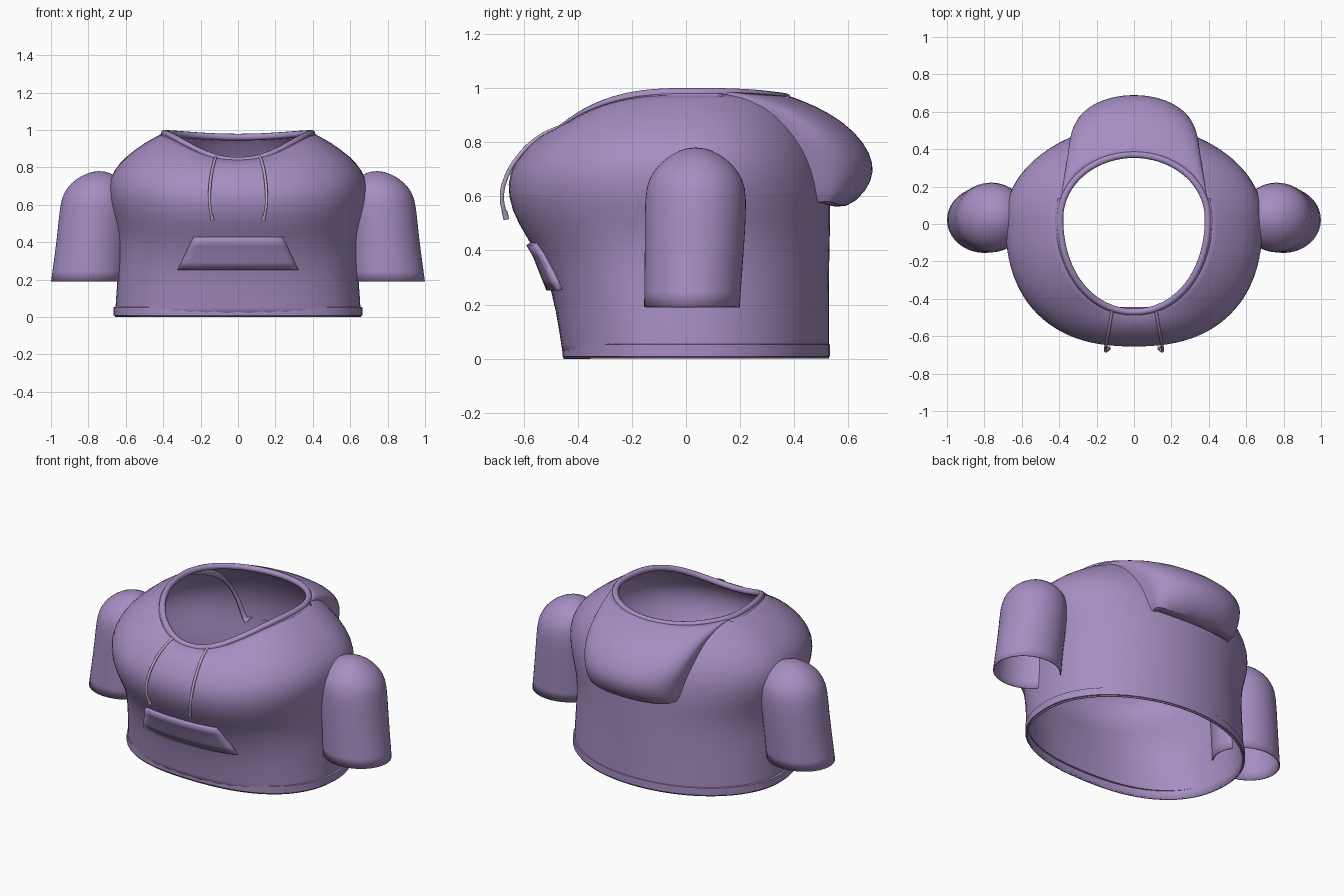
import bpy, bmesh, math

if "Cube" in bpy.data.objects:
    bpy.data.objects.remove(bpy.data.objects["Cube"])

def material(name, color):
    m = bpy.data.materials.new(name)
    m.diffuse_color = color
    m.use_nodes = True
    m.node_tree.nodes["Principled BSDF"].inputs["Base Color"].default_value = m.diffuse_color
    return m

CLOTH = material("purple_cloth", (0.38, 0.27, 0.54, 1))
CORD = material("cord", (0.45, 0.36, 0.52, 1))

def loft(name, rows, closed=True, cap=False, subsurf=1, thick=0.0, sharp=60):
    """Skin a list of point rows with quads."""
    bm = bmesh.new()
    vs = [[bm.verts.new(p) for p in row] for row in rows]
    n = len(rows[0])
    for r0, r1 in zip(vs, vs[1:]):
        for i in range(n if closed else n - 1):
            j = (i + 1) % n
            bm.faces.new((r0[i], r0[j], r1[j], r1[i]))
    if cap:
        bm.faces.new(vs[-1])
    bmesh.ops.recalc_face_normals(bm, faces=bm.faces)
    me = bpy.data.meshes.new(name)
    bm.to_mesh(me)
    bm.free()
    ob = bpy.data.objects.new(name, me)
    bpy.context.collection.objects.link(ob)
    me.materials.append(CLOTH)
    if subsurf:
        ob.modifiers.new("smooth", 'SUBSURF').levels = subsurf
        ob.modifiers["smooth"].render_levels = subsurf
    if thick:
        s = ob.modifiers.new("cloth", 'SOLIDIFY')
        s.thickness, s.offset = thick, 0
    bpy.ops.object.select_all(action='DESELECT')
    ob.select_set(True)
    bpy.context.view_layer.objects.active = ob
    bpy.ops.object.shade_smooth_by_angle(angle=math.radians(sharp))
    return ob

def tube(name, pts, r, mat, cyclic=False):
    cu = bpy.data.curves.new(name, 'CURVE')
    cu.dimensions = '3D'
    cu.bevel_depth, cu.bevel_resolution, cu.use_fill_caps = r, 3, True
    sp = cu.splines.new('BEZIER')
    sp.bezier_points.add(len(pts) - 1)
    for b, p in zip(sp.bezier_points, pts):
        b.co = p
        b.handle_left_type = b.handle_right_type = 'AUTO'
    sp.use_cyclic_u = cyclic
    sp.resolution_u = 6
    cu.materials.append(mat)
    ob = bpy.data.objects.new(name, cu)
    bpy.context.collection.objects.link(ob)
    return ob

YC = 0.03
def ring_point(a, w, yf, yb, zs, zf, zb, n=2.4):
    """Point of a torso section; a = 0 faces the front."""
    s, c = math.sin(a), math.cos(a)
    e = 2 / n if c > 0 else 1
    x = w * math.copysign(abs(s) ** e, s)
    y = YC + ((yf - YC) * c ** e if c > 0 else (yb - YC) * -c)
    z = zs + ((zf - zs) if c > 0 else (zb - zs)) * abs(c) ** 2.8
    return (x, y, z)

def ring(*sec, count=48):
    return [ring_point(2 * math.pi * i / count, *sec) for i in range(count)]

# torso: half width, front y, back y, then z at side, front and back
LOW = [(.655, -.45, .525, 0), (.65, -.465, .525, .1), (.638, -.49, .525, .25),
       (.628, -.55, .527, .4), (.648, -.62, .53, .5), (.682, -.657, .53, .6)]
NECK = (.395, -.47, .37, .982, .838, .962, 2.1)
secs = [(w, f, b, z, z, z) for w, f, b, z in LOW] + [
    (.692, -.652, .515, .7, .69, .7), (.665, -.60, .485, .78, .765, .785),
    (.60, -.555, .445, .855, .81, .86), (.49, -.51, .395, .935, .833, .935), NECK]
loft("torso", [ring(*s) for s in secs], subsurf=1, thick=.008)

# hem band at the bottom
loft("hem", [ring(w, -.445 - o, .52 + o, z, z, z) for w, o, z in
             [(.65, 0, .005), (.665, .012, .008), (.665, .012, .052), (.65, 0, .056)]],
     subsurf=0, sharp=40)

# rolled edge around the hood opening
tube("hood_rim", ring(*NECK, count=32), .018, CLOTH, True)

# hood hanging down the back: half width, centre y z, edge y z
HOOD = [(.392, .37, .97, .10, .985), (.375, .43, .95, .22, .96), (.355, .53, .905, .34, .91),
        (.345, .625, .835, .43, .845), (.33, .68, .755, .48, .775), (.31, .693, .69, .505, .70),
        (.295, .665, .62, .515, .635), (.275, .59, .553, .525, .575), (.25, .51, .575, .49, .585)]
rows = []
for w, yc, zc, ye, ze in HOOD:
    row = [(-w * 1.0, ye - .07, ze - .015)]
    for i in range(17):
        t = (i - 8) / 8 * math.pi / 2
        k = math.cos(t)
        row.append((w * math.sin(t), ye + (yc - ye) * k, ze + (zc - ze) * k))
    row.append((w * 1.0, ye - .07, ze - .015))
    rows.append(row)
loft("hood", rows, closed=False, subsurf=1, thick=.008)

# hood collar flaps running forward to the throat
for sgn, side in ((1, "right"), (-1, "left")):
    strips = []
    for i in range(13):
        a = sgn * (.12 + 1.75 * i / 12)
        strips.append([ring_point(a, *NECK),
                       ring_point(a, .415, -.485, .39, .975, .838, .955, 2.1),
                       ring_point(a, .43, -.488, .40, .955, .826, .93, 2.1)])
    loft(side + "_collar", strips, closed=False, subsurf=1, thick=.012)

# sleeves: centre x y z, radius x y
SLEEVE = [(.80, .022, .19, .198, .175), (.79, .026, .3, .193, .178), (.775, .033, .45, .188, .183),
          (.76, .036, .6, .19, .187), (.755, .036, .66, .177, .174), (.75, .036, .715, .142, .138),
          (.745, .036, .755, .088, .085), (.742, .036, .778, .03, .03)]
for sgn, side in ((1, "right"), (-1, "left")):
    rows = [[(sgn * (x + rx * math.cos(t)), y + ry * math.sin(t), z)
             for t in [2 * math.pi * i / 28 for i in range(28)]]
            for x, y, z, rx, ry in SLEEVE]
    loft(side + "_sleeve", rows, cap=True, subsurf=1, thick=.006)

# front pocket following the belly
def belly(x, z):
    for (w0, f0, _, z0), (w1, f1, _, z1) in zip(LOW, LOW[1:]):
        if z <= z1:
            k = (z - z0) / (z1 - z0)
            w, f = w0 + (w1 - w0) * k, f0 + (f1 - f0) * k
            return YC + (f - YC) * (1 - (abs(x) / w) ** 2.4) ** (1 / 2.4)

rows = []
for j in range(5):
    k = j / 4
    z, w = .255 + .17 * k, .32 - .08 * k
    rows.append([(w * i / 6, belly(w * i / 6, z) - .013, z) for i in range(-6, 7)])
loft("pocket", rows, closed=False, subsurf=0, thick=.022, sharp=40)

# drawstrings with thicker tips
CORDS = [(.115, -.45, .862), (.13, -.54, .82), (.145, -.62, .745), (.152, -.668, .66),
         (.15, -.68, .59), (.137, -.665, .52)]
for sgn, side in ((1, "right"), (-1, "left")):
    pts = [(sgn * x, y, z) for x, y, z in CORDS]
    tube(side + "_drawstring", pts, .008, CORD)
    tube(side + "_drawstring_tip", [(sgn * .141, -.671, .545), (sgn * .136, -.664, .515)], .011, CORD)
